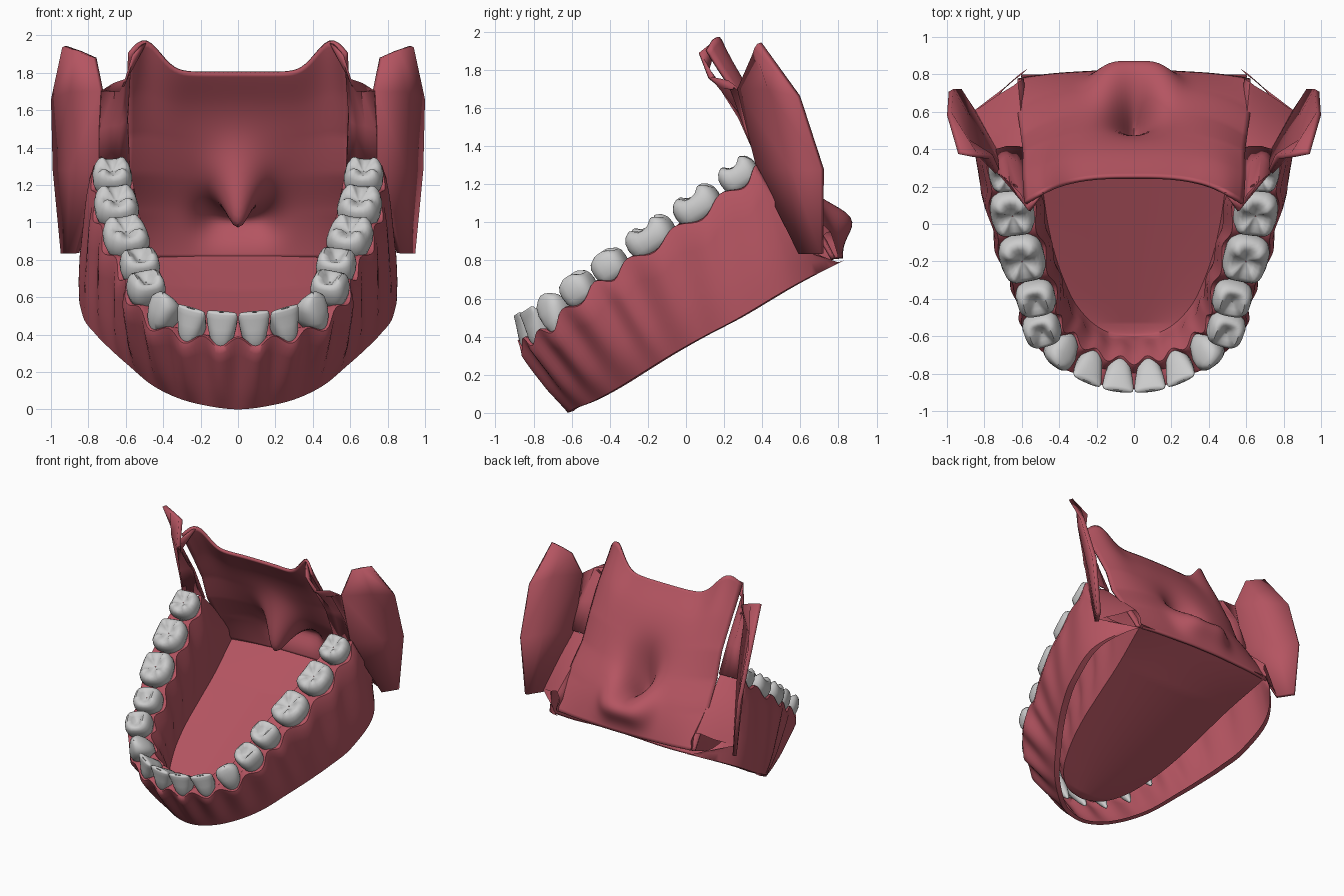
import bpy, bmesh, math
from mathutils import Vector as V, Matrix

if "Cube" in bpy.data.objects:
    bpy.data.objects.remove(bpy.data.objects["Cube"])

UP = V((0, -0.545, 0.838))          # normal of the biting plane
gum_mat = bpy.data.materials.new("gum_pink")
gum_mat.diffuse_color = (0.46, 0.09, 0.12, 1)
gum_mat.use_nodes = True
gum_mat.node_tree.nodes["Principled BSDF"].inputs["Base Color"].default_value = gum_mat.diffuse_color


def finish(name, bm, mat=None, mirror=False, merge=True, thick=0, angle=50):
    bmesh.ops.remove_doubles(bm, verts=bm.verts, dist=1e-4)
    bmesh.ops.recalc_face_normals(bm, faces=bm.faces)
    me = bpy.data.meshes.new(name)
    bm.to_mesh(me)
    bm.free()
    ob = bpy.data.objects.new(name, me)
    bpy.context.collection.objects.link(ob)
    if mat:
        me.materials.append(mat)
    bpy.ops.object.select_all(action='DESELECT')
    ob.select_set(True)
    bpy.context.view_layer.objects.active = ob
    bpy.ops.object.shade_smooth_by_angle(angle=math.radians(angle))
    if mirror:
        m = ob.modifiers.new("mirror", 'MIRROR')
        m.use_mirror_merge = merge
    if thick:
        s = ob.modifiers.new("thickness", 'SOLIDIFY')
        s.thickness = thick
        s.offset = 0
    return ob


def loft(bm, rows, closed=False):
    vs = [[bm.verts.new(p) for p in r] for r in rows]
    for a, b in zip(vs, vs[1:]):
        n = len(a)
        for i in range(n if closed else n - 1):
            j = (i + 1) % n
            bm.faces.new((a[i], a[j], b[j], b[i]))


def spline(pts, f):
    """Catmull-Rom through evenly spaced points; f counts from the second point."""
    i = max(0, min(int(math.floor(f)), len(pts) - 4))
    t = f - i
    a, b, c, d = (V(p) for p in pts[i:i + 4])
    return 0.5 * (2 * b + (c - a) * t + (2 * a - 5 * b + 4 * c - d) * t * t
                  + (3 * b - a - 3 * c + d) * t ** 3)


def flip(p):
    return (-p[0], p[1], p[2])


# name, crown centre, length along arch, depth across arch, crown height, kind
TEETH = [
    ("central_incisor", (0.084, -0.832, 0.455), 0.168, 0.17, 0.17, "incisor"),
    ("lateral_incisor", (0.245, -0.785, 0.475), 0.165, 0.17, 0.17, "incisor"),
    ("canine", (0.392, -0.695, 0.545), 0.17, 0.19, 0.19, "canine"),
    ("first_premolar", (0.492, -0.565, 0.655), 0.185, 0.20, 0.15, "premolar"),
    ("second_premolar", (0.525, -0.400, 0.775), 0.19, 0.21, 0.15, "premolar"),
    ("first_molar", (0.598, -0.185, 0.925), 0.27, 0.24, 0.15, "molar"),
    ("second_molar", (0.650, 0.058, 1.09), 0.26, 0.235, 0.15, "molar"),
    ("third_molar", (0.672, 0.275, 1.25), 0.215, 0.21, 0.14, "molar"),
]
necks = [V(c) - UP * h / 2 for _, c, _, _, h, _ in TEETH]
arch = [flip(necks[1]), flip(necks[0])] + necks + [V((0.68, 0.47, 1.33)), V((0.68, 0.6, 1.45))]


def frame(s):
    """Point on the arch, outward and backward directions (tooth i sits at i + 0.5)."""
    p = spline(arch, s - 0.5 + 1 - 0.0)if s >= 0.5 else spline(arch, s + 0.5)
    t = spline(arch, s + 0.52) - spline(arch, s + 0.48)
    t = (t - UP * t.dot(UP)).normalized()
    return spline(arch, s + 0.5) if s < 0.5 else p, t.cross(UP), t


# crown profiles: height, scale along arch, scale across arch
BLADE = [(-.1, .3, .4), (0, .72, .95), (.2, .82, .95), (.5, .93, .66), (.8, 1, .36), (.95, .97, .22), (1, .88, .12), (1, .3, .02)]
POINT = [(-.1, .3, .4), (0, .75, .95), (.25, .9, 1), (.55, 1, .78), (.78, .88, .5), (.93, .5, .26), (1, .15, .08), (1, .03, .02)]
BLOCK = [(-.1, .5, .5), (0, .84, .86), (.25, .96, .98), (.5, 1, 1), (.75, .97, .92), (.9, .86, .78), (.95, .66, .6), (.84, .4, .36), (.72, .18, .16), (.70, .02, .02)]
SEG = 28
for i, (name, c, ln, dp, h, kind) in enumerate(TEETH):
    _, out, tan = frame(i + 0.5)
    neck = necks[i]
    bm = bmesh.new()
    prof = {"incisor": BLADE, "canine": POINT}.get(kind, BLOCK)
    power = 2.9 if prof is BLOCK else 2.4
    rows = []
    for z, sl, sd in prof:
        ring = []
        for k in range(SEG):
            a = 2 * math.pi * k / SEG
            ca, sa = math.cos(a), math.sin(a)
            x = math.copysign(abs(ca) ** (2 / power), ca) * dp / 2 * sd
            y = math.copysign(abs(sa) ** (2 / power), sa) * ln / 2 * sl
            zz = z
            if prof is BLOCK and z > .6 and sl > .3:     # cusps and grooves
                zz += (-.10 * math.cos(4 * a) if kind == "molar" else .09 * math.cos(2 * a)) * (1.25 - abs(sl - .6) * 2)
            if prof is not BLOCK:
                x += (1 - sd) * dp * 0.08
            ring.append(neck + out * x + tan * y + UP * zz * h)
        rows.append(ring)
    loft(bm, rows, True)
    # roots
    for o in ((-.24, .24) if kind == "molar" else (0,)):
        w = .22 if o else .36
        loft(bm, [[neck + tan * (o * ln * (1 + .1 * q) + math.sin(k * math.pi / 6) * ln * w * r)
                   + out * math.cos(k * math.pi / 6) * dp * .36 * r - UP * q * .25
                   for k in range(12)] for q, r in ((-.1, 1), (.3, .85), (.7, .5), (.93, .2), (1, .02))], True)
    finish(name, bm, mirror=True, merge=False, angle=60)

# jaw gum: outer lower rim and mouth-floor rim
rim = [(0, -.62, 0), (.17, -.59, .02), (.32, -.49, .06), (.46, -.36, .13), (.58, -.2, .23), (.67, -.07, .31),
       (.76, .09, .40), (.83, .28, .5), (.83, .55, .66), (.6, .8, .79), (.3, .85, .8)]
rim = [flip(rim[1])] + rim
floor = [(0, -.60), (.12, -.585), (.22, -.53), (.31, -.43), (.37, -.31), (.42, -.17),
         (.46, 0), (.49, .2), (.53, .47), (.6, .8), (.62, 1)]
floor = [(x, y, .46 + .45 * y) for x, y in floor]
floor = [flip(floor[1])] + floor


def half_depth(s):
    f = max(0, min(7, s - .5))
    i = min(int(f), 6)
    return (TEETH[i][3] * (1 - f + i) + TEETH[i + 1][3] * (f - i)) / 2


def gum_edges(s):
    p, out, _ = frame(s)
    gap = math.cos(math.pi * s) ** 2                    # 1 between teeth
    d = half_depth(s)
    lift = UP * (.055 * gap - .005)
    return (p + out * (d * (.98 - .22 * gap) + .012) + lift,
            p + UP * (.03 * gap - .02), p - out * (d * (.98 - .2 * gap) + .012) + lift, out)


bm = bmesh.new()
rows = []
for k in range(0, 91):
    s = k / 10
    a, m, l, out = gum_edges(min(s, 8))
    if s > 8:
        f = s - 8
        a = a.lerp(V((.85, .61, .85)), f)
        l = l.lerp(V((.62, .76, .95)), f)
        m = (a + l) / 2
    b, fl = spline(rim, s), spline(floor, s)
    if k == 0:
        for v in (a, m, l, b, fl):
            v.x = 0
    root = .016 * (1 - 2 * math.cos(math.pi * s) ** 2) * max(0, 1 - s / 7)
    flat = V((out.x, out.y, 0))
    row = [b + V((-b.x * .05, .03, .01)), b]
    for t, w in ((.15, .012), (.35, .02), (.55, .02), (.75, .02), (.9, .018)):
        row.append(b.lerp(a, t) + flat * (w * min(1, 9 - s) + root * math.sin(t * 2.6)))
    row += [a, a.lerp(m, .2) + UP * .008, m, l.lerp(m, .2) + UP * .008, l]
    for t, w in ((.2, .015), (.5, .02), (.8, 0)):
        row.append(l.lerp(fl, t) - flat * w)
    for t in (0, .2, .45, .7, 1):
        row.append(V((fl.x * (1 - t), fl.y, fl.z - .035 * math.sin(t * 1.57) * min(1, s / 2) * min(1, 9 - s))))
    rows.append(row)
loft(bm, rows)
finish("lower_gum_and_mouth_floor", bm, gum_mat, mirror=True)

# soft palate sheet, with the uvula pulled out of it
wall = [(.14, 1.97, .57, .14), (.25, 1.80, .58, .14), (.38, 1.63, .59, .12), (.49, 1.45, .59, .11), (.60, 1.26, .60, .14),
        (.73, 1.05, .62, .12), (.81, .81, .62, .04), (.83, .6, .6, 0)]
bm = bmesh.new()
rows = []
NR, NC = 50, 48
for r in range(NR + 1):
    f = 5 * r / NR
    i = min(int(f), 4)
    A = spline([w[:3] for w in wall], f)
    curl = wall[i + 1][3] * (1 - f + i) + wall[i + 2][3] * (f - i)
    row = []
    for c in range(NC + 1):
        v = 2 * c / NC - 1
        x, y, z = v * A.z, A.x - curl * abs(v) ** 3, A.y
        z += .17 * math.exp(-((abs(v) - .86) / .2) ** 2) * (1 - r / NR) ** 4
        g = math.exp(-((x / .11) ** 2 + ((f - 2.95) / .62) ** 2))
        broad = math.exp(-((x / .22) ** 2 + ((f - 2.6) / .9) ** 2))
        lip = math.exp(-((x / .22) ** 4 + ((f - 4.1) / .5) ** 2))
        row.append(V((x * (1 - .25 * g), y - .10 * g - .03 * broad + .12 * lip, z - .25 * g - .03 * broad)))
    rows.append(row)
loft(bm, rows)
finish("soft_palate_and_uvula", bm, gum_mat, thick=.02)

# fold between palate and cheek, behind the last tooth
bm = bmesh.new()
loft(bm, [[V(p) for p in r] for r in (
    ((.49, .17, 1.97), (.56, .07, 1.89), (.60, .12, 1.76), (.63, .2, 1.70)),
    ((.58, .12, 1.80), (.61, .16, 1.73), (.66, .22, 1.74), (.73, .27, 1.70)),
    ((.59, .28, 1.55), (.63, .33, 1.52), (.68, .36, 1.52), (.74, .31, 1.5)),
    ((.58, .40, 1.28), (.63, .41, 1.29), (.68, .41, 1.29), (.75, .39, 1.28)))])
finish("throat_fold", bm, gum_mat, mirror=True, thick=.015)

# cheek flaps
bm = bmesh.new()
loft(bm, [[V(p) for p in r] for r in (
    ((.765, .36, 1.88), (.85, .37, 1.915), (.93, .385, 1.94)),
    ((.73, .28, 1.70), (.89, .44, 1.70), (.988, .59, 1.66)),
    ((.74, .38, 1.28), (.89, .56, 1.28), (.978, .715, 1.28)),
    ((.86, .60, .835), (.90, .66, .835), (.935, .715, .835)))])
finish("cheek_flap", bm, gum_mat, mirror=True, thick=.03, angle=30)
